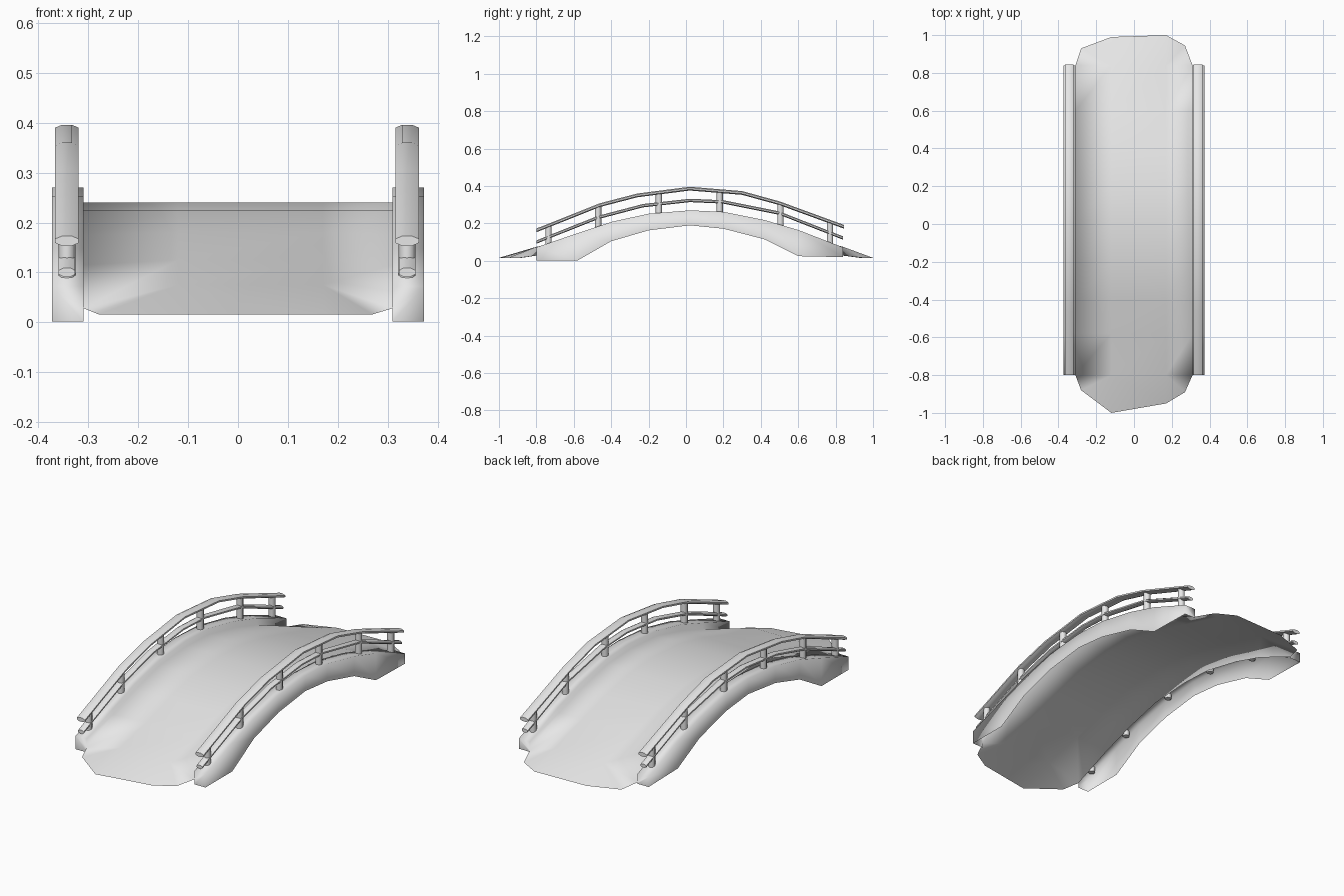
import bpy, bmesh, math
from mathutils import Vector

cube = bpy.data.objects.get("Cube")
if cube:
    bpy.data.objects.remove(cube, do_unlink=True)

stone = bpy.data.materials.new("pale grey")
stone.use_nodes = True
GREY = (0.8, 0.8, 0.8, 1)
stone.diffuse_color = GREY
stone.node_tree.nodes["Principled BSDF"].inputs["Base Color"].default_value = GREY


def finish(name, bm, angle=None):
    bmesh.ops.recalc_face_normals(bm, faces=bm.faces)
    for f in bm.faces:
        f.smooth = True
    me = bpy.data.meshes.new(name)
    bm.to_mesh(me)
    bm.free()
    me.materials.append(stone)
    ob = bpy.data.objects.new(name, me)
    bpy.context.collection.objects.link(ob)
    if angle:
        bpy.ops.object.select_all(action="DESELECT")
        bpy.context.view_layer.objects.active = ob
        ob.select_set(True)
        bpy.ops.object.shade_smooth_by_angle(angle=math.radians(angle))
    return ob


def height_at(path, y):
    for (y0, z0), (y1, z1) in zip(path, path[1:]):
        if y <= y1:
            return z0 + (z1 - z0) * (y - y0) / (y1 - y0)
    return path[-1][1]


# Arch stations: y, wall bottom, wall top, deck edge, deck middle
STATIONS = [
    (-0.80, 0.002, 0.072, 0.028, 0.075),
    (-0.58, 0.002, 0.148, 0.115, 0.125),
    (-0.40, 0.105, 0.208, 0.175, 0.180),
    (-0.20, 0.163, 0.252, 0.225, 0.225),
    (0.02, 0.190, 0.270, 0.240, 0.240),
    (0.20, 0.172, 0.262, 0.232, 0.232),
    (0.42, 0.115, 0.218, 0.185, 0.190),
    (0.60, 0.025, 0.165, 0.130, 0.140),
    (0.84, 0.020, 0.072, 0.028, 0.075),
]
INNER, OUTER = 0.31, 0.373

# Deck and side walls: one open shell lofted along the arch
bm = bmesh.new()
rows = []
for y, bottom, top, edge, mid in STATIONS:
    section = [(-OUTER, bottom), (-OUTER, top), (-INNER, top), (-INNER, edge),
               (-0.12, mid), (0.17, mid),
               (INNER, edge), (INNER, top), (OUTER, top), (OUTER, bottom)]
    rows.append([bm.verts.new((x, y, z)) for x, z in section])
for a, b in zip(rows, rows[1:]):
    for i in range(len(a) - 1):
        bm.faces.new((a[i], a[i + 1], b[i + 1], b[i]))

# Ramp tongues beyond the walls, and wall end caps
TONGUES = [
    (rows[0], [(-0.28, -0.88), (-0.12, -1.0), (0.17, -0.95), (0.27, -0.89)]),
    (rows[-1], [(-0.28, 0.93), (-0.12, 0.99), (0.17, 1.0), (0.27, 0.945)]),
]
for row, outline in TONGUES:
    p, q, r, s = [bm.verts.new((x, y, 0.016)) for x, y in outline]
    a, b, c, d = row[3:7]
    for face in ((a, p, b), (p, q, b), (b, q, r, c), (c, r, s), (c, s, d)):
        bm.faces.new(face)
    for outer_low, outer_top, inner_top, edge in (row[:4], row[:5:-1]):
        foot = bm.verts.new((edge.co.x, edge.co.y, outer_low.co.z))
        bm.faces.new((outer_low, outer_top, inner_top, edge, foot))
finish("arched_deck_and_walls", bm)

UPPER = [(-0.80, 0.163), (-0.46, 0.298), (-0.26, 0.350), (0.02, 0.386),
         (0.30, 0.363), (0.50, 0.308), (0.845, 0.182)]
LOWER = [(-0.80, 0.100), (-0.74, 0.125), (-0.47, 0.232), (-0.23, 0.295),
         (0.02, 0.323), (0.20, 0.315), (0.50, 0.255), (0.84, 0.122)]
WALL_TOP = [(s[0], s[2]) for s in STATIONS]


def rail(name, x, path, half_width, half_height, sides=8):
    """Flattened tube swept along the arch."""
    bm = bmesh.new()
    rings = []
    for y, z in path:
        ring = []
        for k in range(sides):
            t = 2 * math.pi * (k + 0.5) / sides
            ring.append(bm.verts.new((x + half_width * math.cos(t) * 1.08, y,
                                      z + half_height * math.sin(t) * 1.08)))
        rings.append(ring)
    for a, b in zip(rings, rings[1:]):
        for k in range(sides):
            n = (k + 1) % sides
            bm.faces.new((a[k], a[n], b[n], b[k]))
    bm.faces.new(rings[0])
    bm.faces.new(rings[-1])
    finish(name, bm, 50)


def post(name, x, y):
    """Round upright from inside the wall shell to the handrail."""
    low, high = height_at(WALL_TOP, y) - 0.022, height_at(UPPER, y)
    bm = bmesh.new()
    bmesh.ops.create_cone(bm, cap_ends=True, segments=8, radius1=0.017,
                          radius2=0.017, depth=high - low)
    bmesh.ops.translate(bm, verts=bm.verts, vec=Vector((x, y, (low + high) / 2)))
    finish(name, bm, 50)


# Railings on both sides
for side, x in (("left", 0.339), ("right", -0.343)):
    rail(side + "_handrail", x, UPPER, 0.0235, 0.010)
    rail(side + "_lower_rail", x, LOWER, 0.0165, 0.009)
    for n, y in enumerate((-0.735, -0.47, -0.145, 0.18, 0.505, 0.77), 1):
        post(f"{side}_post_{n}", x, y)
